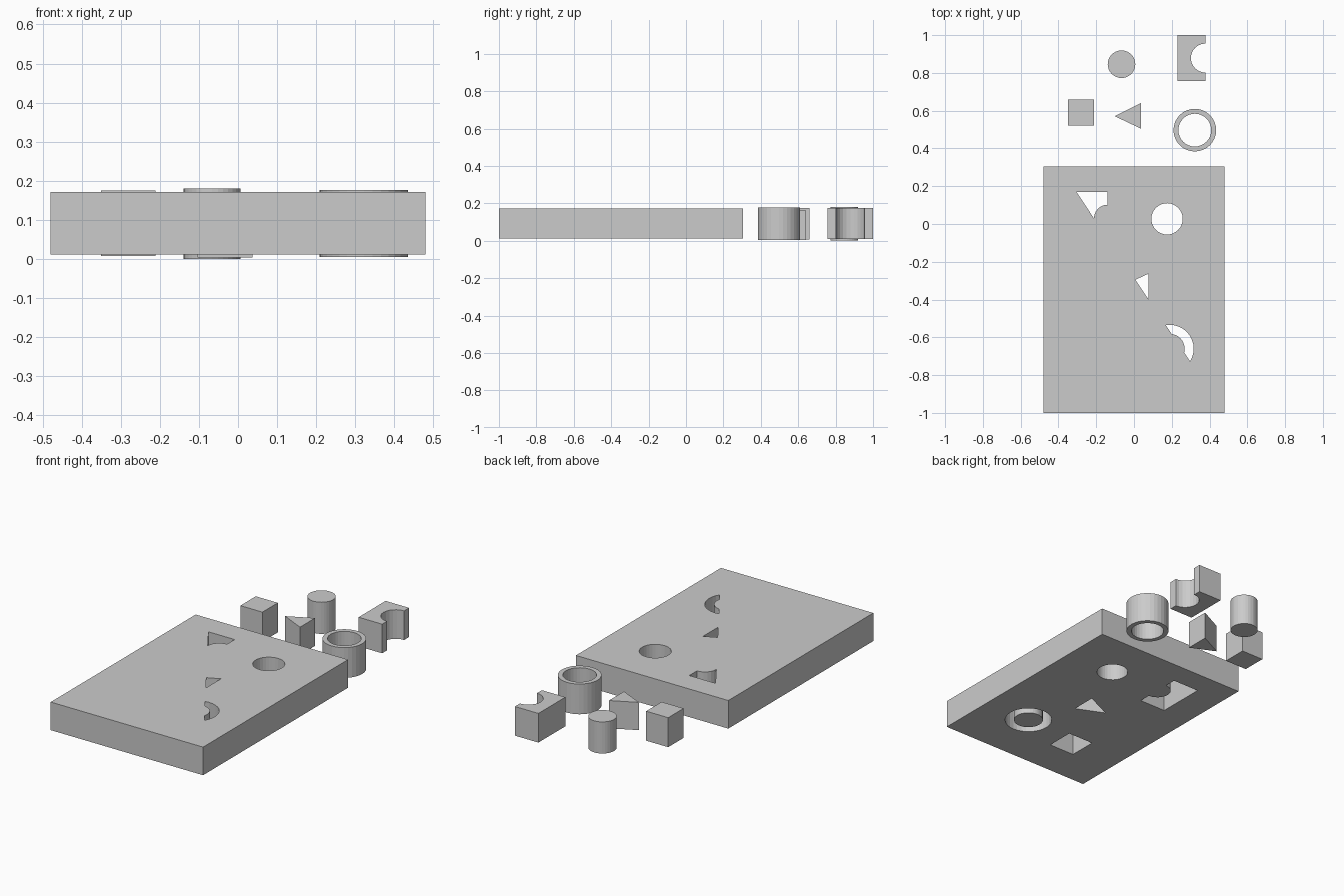
import bpy, bmesh
from math import sin, cos, pi
from mathutils import Vector

if "Cube" in bpy.data.objects:
    bpy.data.objects.remove(bpy.data.objects["Cube"])


def circle(x, y, r, n=32):
    return [(x + r * cos(2 * pi * i / n), y + r * sin(2 * pi * i / n)) for i in range(n)]


def rect(x0, x1, y0, y1):
    return [(x0, y0), (x1, y0), (x1, y1), (x0, y1)]


def notched(x0, x1, y0, y1, r, n=12):
    # rectangle with a half-round bite in its right side
    m = (y0 + y1) / 2
    arc = [(x1 + r * cos(1.5 * pi - pi * i / n), m + r * sin(1.5 * pi - pi * i / n))
           for i in range(n + 1)]
    return [(x1, y1), (x0, y1), (x0, y0), (x1, y0)] + arc


def slab(name, z0, z1, *outlines):
    # extruded outlines; inner outlines become holes, nested ones islands
    cu = bpy.data.curves.new(name, 'CURVE')
    cu.dimensions = '2D'
    cu.fill_mode = 'BOTH'
    cu.extrude = (z1 - z0) / 2
    for pts in outlines:
        sp = cu.splines.new('POLY')
        sp.points.add(len(pts) - 1)
        for p, (x, y) in zip(sp.points, pts):
            p.co = (x, y, 0, 1)
        sp.use_cyclic_u = True
        sp.use_smooth = False
    ob = bpy.data.objects.new(name, cu)
    ob.location.z = (z0 + z1) / 2
    bpy.context.collection.objects.link(ob)
    bpy.ops.object.select_all(action='DESELECT')
    ob.select_set(True)
    bpy.context.view_layer.objects.active = ob
    bpy.ops.object.convert(target='MESH')


BOTTOM, TOP = 0.012, 0.172
bite_hole = notched(-0.305, -0.14, -0.11, 0.17, 0.072)
tri_hole = [(-0.08, -0.335), (0.077, -0.405), (0.077, -0.263)]
square_hole = rect(-0.233, -0.073, -0.79, -0.63)
ring_out = circle(0.19, -0.66, 0.126)
ring_in = circle(0.19, -0.66, 0.078)

# Board with shaped holes
slab("board", BOTTOM, TOP, rect(-0.48, 0.48, -1, 0.305), bite_hole, tri_hole,
     square_hole, circle(0.175, 0.027, 0.083), ring_out, ring_in)

# Thin top skin closing the holes left of a slanted line across the board
bm = bmesh.new()


def skin(pts):
    bm.faces.new([bm.verts.new((x, y, TOP)) for x, y in pts])


skin(tri_hole)
skin(square_hole)
for i in range(len(ring_out)):
    skin([ring_out[i - 1], ring_out[i], ring_in[i], ring_in[i - 1]])
a, b = Vector((-0.305, 0.17, TOP)), Vector((0.48, -1, TOP))
d = b - a
bmesh.ops.bisect_plane(bm, geom=bm.verts[:] + bm.edges[:] + bm.faces[:], plane_co=a,
                       plane_no=(-d.y, d.x, 0), clear_outer=True)
skin(bite_hole[1:11])
me = bpy.data.meshes.new("board_skin")
bm.to_mesh(me)
bm.free()
bpy.context.collection.objects.link(bpy.data.objects.new("board_skin", me))

# Loose blocks
slab("round_block", 0, 0.18, circle(-0.066, 0.846, 0.073))
slab("notched_block", 0.008, 0.174, notched(0.23, 0.378, 0.757, 1.0, 0.077))
slab("square_block", 0.007, 0.175, rect(-0.35, -0.211, 0.521, 0.66))
slab("triangle_block", 0.004, 0.162, [(-0.103, 0.571), (0.037, 0.505), (0.037, 0.641)])
slab("ring_block", 0.005, 0.177, circle(0.322, 0.497, 0.113), circle(0.322, 0.497, 0.087))
